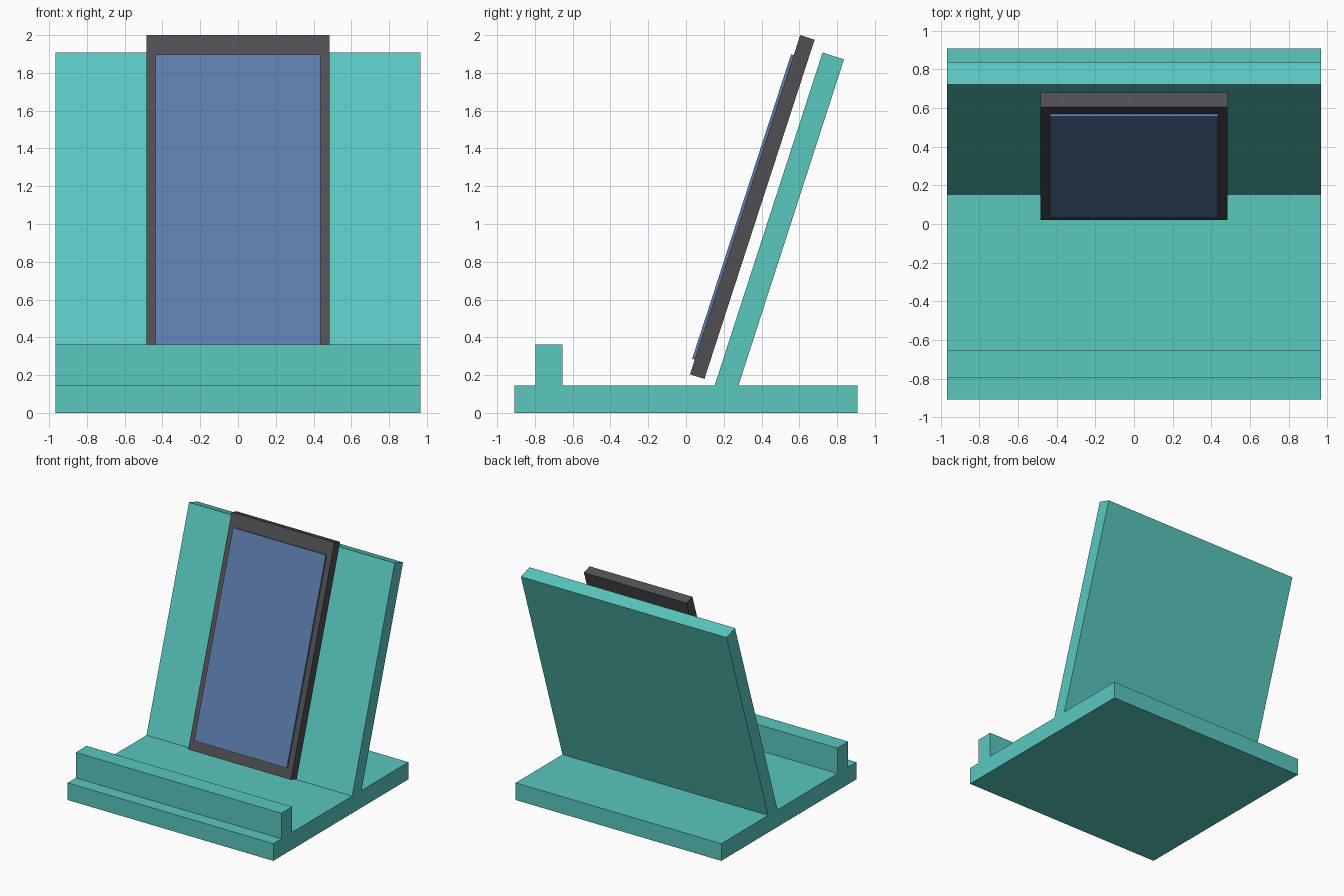
import bpy, bmesh, math
from mathutils import Matrix, Vector

if "Cube" in bpy.data.objects:
    bpy.data.objects.remove(bpy.data.objects["Cube"])

TILT = math.radians(18)


def material(name, rgb):
    m = bpy.data.materials.new(name)
    m.diffuse_color = (*rgb, 1)
    m.use_nodes = True
    m.node_tree.nodes["Principled BSDF"].inputs["Base Color"].default_value = m.diffuse_color
    return m


def add_object(name, bm, mat):
    bmesh.ops.recalc_face_normals(bm, faces=bm.faces)
    mesh = bpy.data.meshes.new(name)
    bm.to_mesh(mesh)
    bm.free()
    mesh.materials.append(mat)
    obj = bpy.data.objects.new(name, mesh)
    bpy.context.collection.objects.link(obj)
    return obj


def extrude_profile(name, points, half_width, mat):
    """Extrude a (y, z) side profile across x."""
    bm = bmesh.new()
    face = bm.faces.new([bm.verts.new((-half_width, y, z)) for y, z in points])
    ext = bmesh.ops.extrude_face_region(bm, geom=[face])
    verts = [g for g in ext["geom"] if isinstance(g, bmesh.types.BMVert)]
    bmesh.ops.translate(bm, verts=verts, vec=(2 * half_width, 0, 0))
    return add_object(name, bm, mat)


def tilted_box(name, size, offset, mat):
    """Box leaning back with the phone; offset is in the phone's own axes."""
    bm = bmesh.new()
    bmesh.ops.create_cube(bm, size=1, matrix=Matrix.Translation(offset) @ Matrix.Diagonal((*size, 1)))
    obj = add_object(name, bm, mat)
    obj.location = Vector((0, 0.351, 1.09))
    obj.rotation_euler.x = -TILT
    return obj


teal = material("teal_plastic", (0.10, 0.58, 0.52))
dark = material("dark_case", (0.08, 0.08, 0.09))
blue = material("blue_glass", (0.11, 0.20, 0.42))

# Stand: base slab, front lip and leaning back rest in one side profile
top_front = Vector((0.723, 1.908))
top_back = top_front + 0.119 * Vector((math.cos(TILT), -math.sin(TILT)))
stand_profile = [
    (-0.907, 0), (0.907, 0), (0.907, 0.146), (0.278, 0.146),
    top_back, top_front, (0.152, 0.146),
    (-0.653, 0.146), (-0.653, 0.363), (-0.798, 0.363), (-0.798, 0.146), (-0.907, 0.146),
]
extrude_profile("stand", stand_profile, 0.967, teal)

# Phone body and its slightly raised screen
tilted_box("phone_body", (0.967, 0.08, 1.888), (0, 0, 0), dark)
tilted_box("phone_screen", (0.872, 0.02, 1.695), (0, -0.0445, -0.015), blue)
